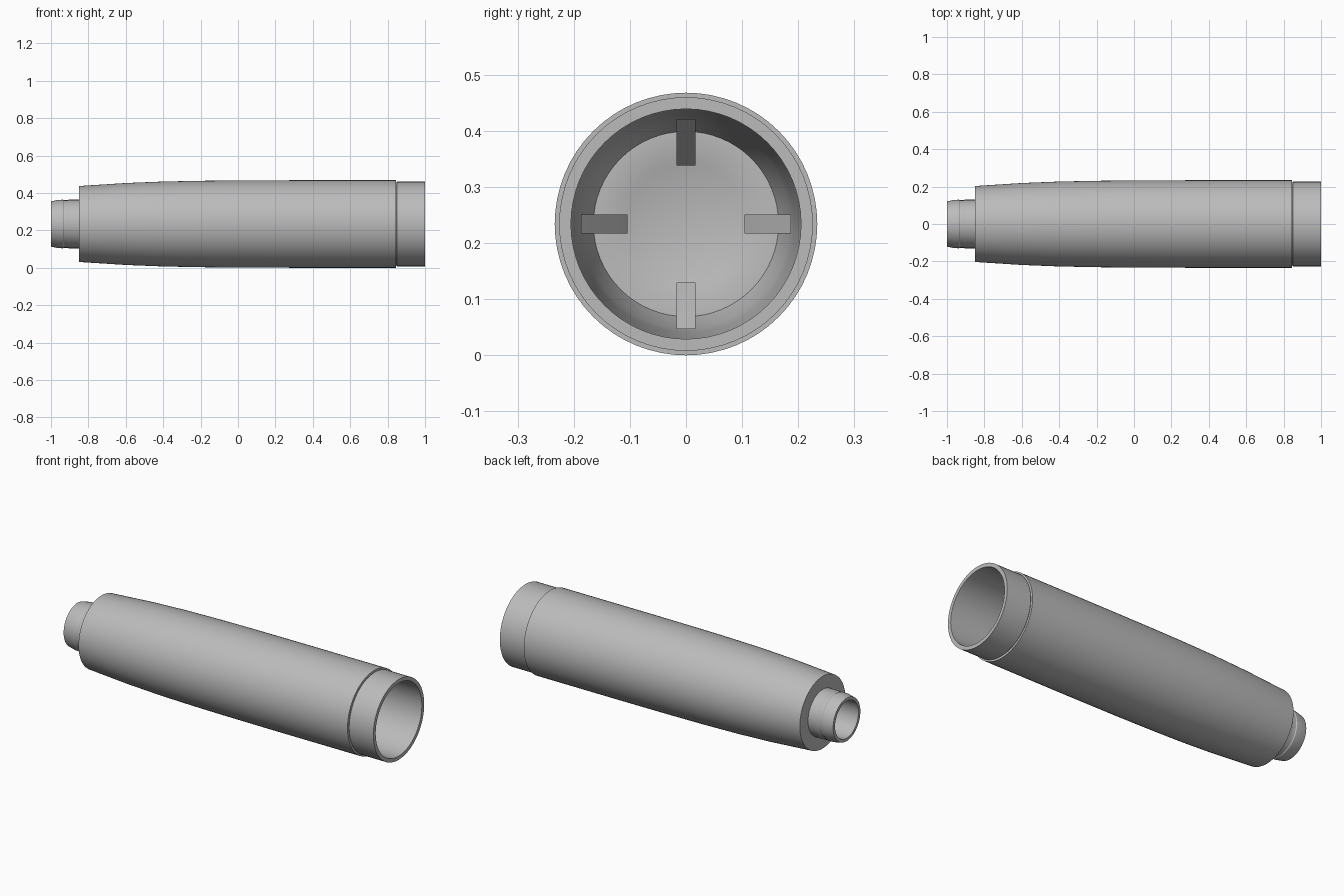
import bpy
import bmesh
from math import radians
from mathutils import Matrix, Vector

cube = bpy.data.objects.get("Cube")
if cube:
    bpy.data.objects.remove(cube)

AXIS_Z = 0.234
SIDES = 64

grey = bpy.data.materials.new("plain grey")
grey.use_nodes = True
grey.diffuse_color = (0.5, 0.5, 0.5, 1)
grey.node_tree.nodes["Principled BSDF"].inputs["Base Color"].default_value = grey.diffuse_color


def finish(name, bm):
    """Turn a bmesh into a smooth-shaded grey object."""
    bmesh.ops.recalc_face_normals(bm, faces=bm.faces[:])
    mesh = bpy.data.meshes.new(name)
    bm.to_mesh(mesh)
    bm.free()
    mesh.materials.append(grey)
    obj = bpy.data.objects.new(name, mesh)
    bpy.context.collection.objects.link(obj)
    obj.location.z = AXIS_Z
    bpy.ops.object.select_all(action="DESELECT")
    obj.select_set(True)
    bpy.context.view_layer.objects.active = obj
    bpy.ops.object.shade_smooth_by_angle(angle=radians(25))
    return obj


def lathe(name, profile):
    """Spin a closed (x, radius) profile around the long axis."""
    bm = bmesh.new()
    verts = [bm.verts.new((x, 0, r)) for x, r in profile]
    edges = [bm.edges.new((a, b)) for a, b in zip(verts, verts[1:])]
    bmesh.ops.spin(bm, geom=verts + edges, cent=(0, 0, 0), axis=(1, 0, 0),
                   angle=radians(360), steps=SIDES)
    bmesh.ops.remove_doubles(bm, verts=bm.verts[:], dist=0.0005)
    return finish(name, bm)


# Barrel shell with its stepped socket collar, hollow inside, and grooved neck
outer = [(1, 0.226), (0.85, 0.226), (0.845, 0.221), (0.845, 0.234), (0.3, 0.234),
         (0, 0.233), (-0.2, 0.231), (-0.4, 0.227), (-0.6, 0.219), (-0.85, 0.203)]
neck = [(-0.85, 0.130), (-0.905, 0.130), (-0.91, 0.127), (-0.93, 0.127),
        (-0.935, 0.130), (-0.96, 0.129), (-1, 0.121)]
bore = [(-1, 0.104), (-0.83, 0.104), (-0.83, 0)]
cavity = [(-0.79, 0), (-0.79, 0.104), (-0.785, 0.115), (-0.785, 0.165),
          (-0.72, 0.185), (-0.55, 0.194), (-0.3, 0.202), (0, 0.205), (1, 0.205), (1, 0.226)]
lathe("barrel", outer + neck + bore + cavity)

# Four sloping ribs around the inner floor
rib_side = [(-0.80, 0.104), (-0.75, 0.104), (-0.72, 0.125), (-0.64, 0.187), (-0.80, 0.187)]
bm = bmesh.new()
for quarter in range(4):
    face = bm.faces.new([bm.verts.new((x, -0.017, r)) for x, r in rib_side])
    made = bmesh.ops.extrude_face_region(bm, geom=[face])["geom"]
    new_verts = [v for v in made if isinstance(v, bmesh.types.BMVert)]
    bmesh.ops.translate(bm, verts=new_verts, vec=Vector((0, 0.034, 0)))
    rib_verts = list({v for v in new_verts} | set(face.verts))
    bmesh.ops.rotate(bm, verts=rib_verts, cent=(0, 0, 0),
                     matrix=Matrix.Rotation(radians(90 * quarter), 3, "X"))
finish("inner_ribs", bm)
